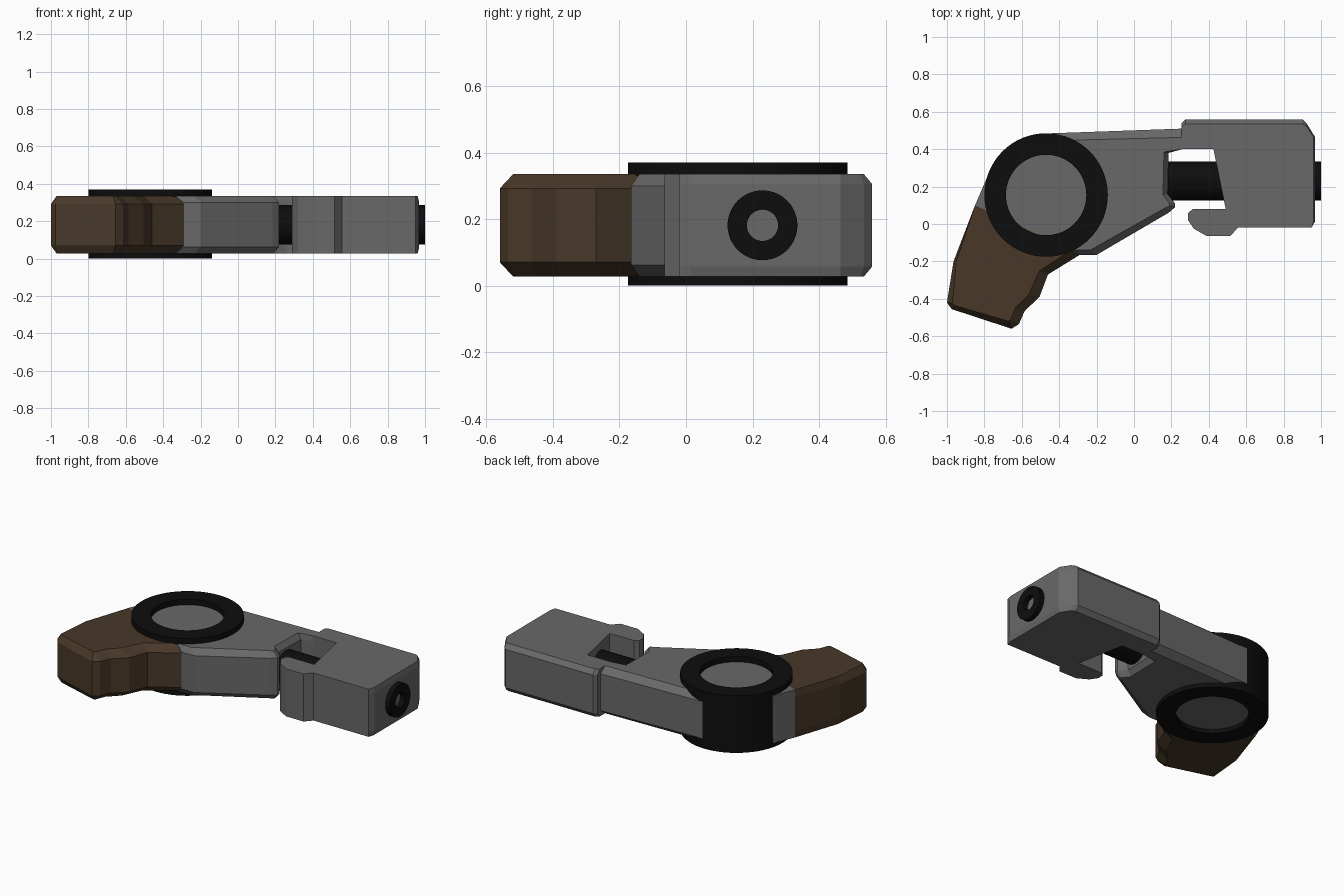
import bpy, bmesh
from math import cos, sin, pi
from mathutils import Vector

if "Cube" in bpy.data.objects:
    bpy.data.objects.remove(bpy.data.objects["Cube"])


def material(name, rgb):
    m = bpy.data.materials.new(name)
    m.diffuse_color = (*rgb, 1)
    m.use_nodes = True
    m.node_tree.nodes["Principled BSDF"].inputs["Base Color"].default_value = m.diffuse_color
    return m


STEEL = material("steel", (0.14, 0.14, 0.14))
BLACK = material("black", (0.004, 0.004, 0.004))
BROWN = material("brown", (0.065, 0.04, 0.022))


def finish(name, bm, mat):
    bmesh.ops.recalc_face_normals(bm, faces=bm.faces)
    me = bpy.data.meshes.new(name)
    bm.to_mesh(me)
    bm.free()
    ob = bpy.data.objects.new(name, me)
    bpy.context.collection.objects.link(ob)
    me.materials.append(mat)
    return ob


def loft(bm, rings, closed=False):
    n = len(rings[0])
    pairs = list(zip(rings, rings[1:])) + ([(rings[-1], rings[0])] if closed else [])
    for a, b in pairs:
        for i in range(n):
            j = (i + 1) % n
            bm.faces.new((a[i], a[j], b[j], b[i]))


def chamfered_slab(name, points, bevel, mat):
    """Outline points are (x, y) or (x, y, cap_x, cap_y); caps sit at both z ends."""
    bm = bmesh.new()
    z0, z1 = 0.027, 0.335
    rings = []
    for z, cap in ((z0, 1), (z0 + bevel, 0), (z1 - bevel, 0), (z1, 1)):
        rings.append([bm.verts.new((*(p[-2:] if cap else p[:2]), z)) for p in points])
    loft(bm, rings)
    bm.faces.new(rings[0])
    bm.faces.new(rings[-1])
    return finish(name, bm, mat)


def tube(name, base, axis, length, r_out, r_in, mat, n=64):
    bm = bmesh.new()
    q = Vector((0, 0, 1)).rotation_difference(Vector(axis))
    rings = []
    for r, h in ((r_out, 0), (r_out, length), (r_in, length), (r_in, 0)):
        rings.append([bm.verts.new(Vector(base) + q @ Vector(
            (r * cos(2 * pi * i / n), r * sin(2 * pi * i / n), h))) for i in range(n)])
    loft(bm, rings, closed=True)
    ob = finish(name, bm, mat)
    bpy.ops.object.select_all(action='DESELECT')
    ob.select_set(True)
    bpy.context.view_layer.objects.active = ob
    bpy.ops.object.shade_smooth_by_angle()
    return ob


# Tapered arm, passing through the pivot collar
chamfered_slab("arm", [
    (-0.47, 0.484, -0.47, 0.445), (0.258, 0.51, 0.258, 0.463),
    (0.258, 0.40), (0.185, 0.38, 0.16, 0.385), (0.18, 0.16, 0.155, 0.155),
    (0.22, 0.11, 0.19, 0.11), (0.22, 0.09, 0.19, 0.095),
    (0.185, 0.06, 0.165, 0.085), (-0.20, -0.165, -0.235, -0.14),
    (-0.29, -0.165, -0.335, -0.14), (-0.85, 0.10),
    (-0.79, 0.24)], 0.035, STEEL)

# Hooked jaw at the end of the arm
chamfered_slab("jaw", [
    (0.255, 0.40), (0.255, 0.54, 0.255, 0.52), (0.275, 0.56, 0.275, 0.535),
    (0.90, 0.56, 0.90, 0.535), (0.925, 0.535, 0.92, 0.525),
    (0.968, 0.465, 0.96, 0.465), (0.968, 0.015, 0.96, 0.015), (0.95, -0.02),
    (0.555, -0.02), (0.515, -0.065), (0.39, -0.065), (0.32, -0.025),
    (0.29, 0.02), (0.29, 0.06), (0.315, 0.08), (0.49, 0.08),
    (0.425, 0.40)], 0.03, STEEL)

# Angled grip
chamfered_slab("grip", [
    (-0.85, 0.10), (-0.965, -0.20, -0.95, -0.20), (-1.0, -0.42, -0.97, -0.425),
    (-0.975, -0.455, -0.96, -0.435), (-0.655, -0.56, -0.67, -0.52),
    (-0.615, -0.535, -0.66, -0.51), (-0.585, -0.465, -0.635, -0.45),
    (-0.505, -0.39, -0.565, -0.38), (-0.46, -0.27, -0.505, -0.25),
    (-0.29, -0.165, -0.335, -0.14)], 0.043, BROWN)

# Pivot collar and hollow adjusting bolt
tube("pivot_collar", (-0.47, 0.155, 0), (0, 0, 1), 0.37, 0.33, 0.215, BLACK)
tube("bolt", (0.17, 0.23, 0.181), (1, 0, 0), 0.83, 0.105, 0.047, BLACK)

# Plug closing the far end of the bolt bore
tube("bolt_plug", (0.6, 0.23, 0.181), (1, 0, 0), 0.3, 0.0475, 0.001, STEEL, 32)
